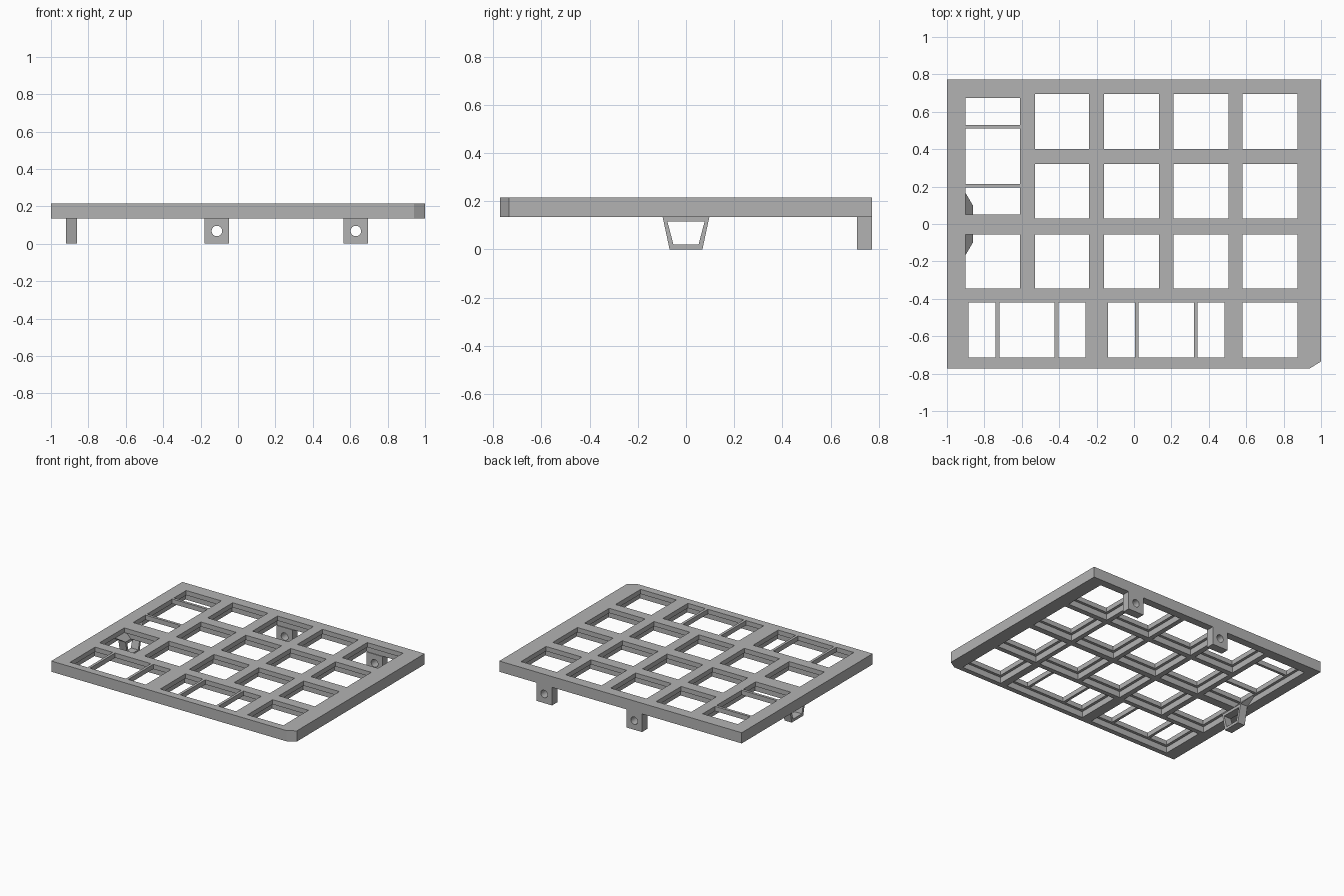
import bpy, bmesh, math
from mathutils import Matrix, Vector

if "Cube" in bpy.data.objects:
    bpy.data.objects.remove(bpy.data.objects["Cube"], do_unlink=True)

grey = bpy.data.materials.new("light grey")
grey.use_nodes = True
COLOUR = (0.45, 0.45, 0.45, 1)
grey.diffuse_color = COLOUR
grey.node_tree.nodes["Principled BSDF"].inputs["Base Color"].default_value = COLOUR

BOTTOM, LEDGE, TOP = 0.135, 0.18, 0.215
POCKET = 0.02      # how far the underside pocket reaches past an opening


def make(name, bm):
    bmesh.ops.recalc_face_normals(bm, faces=bm.faces)
    mesh = bpy.data.meshes.new(name)
    bm.to_mesh(mesh)
    bm.free()
    mesh.materials.append(grey)
    obj = bpy.data.objects.new(name, mesh)
    bpy.context.collection.objects.link(obj)
    return obj


def add_box(bm, x0, x1, y0, y1, z0, z1):
    size = Matrix.Diagonal((x1 - x0, y1 - y0, z1 - z0, 1))
    centre = Matrix.Translation(((x0 + x1) / 2, (y0 + y1) / 2, (z0 + z1) / 2))
    bmesh.ops.create_cube(bm, size=1, matrix=centre @ size)


def add_prism(bm, points, direction):
    face = bm.faces.new([bm.verts.new(p) for p in points])
    ext = bmesh.ops.extrude_face_region(bm, geom=[face], use_keep_orig=True)
    moved = [g for g in ext["geom"] if isinstance(g, bmesh.types.BMVert)]
    bmesh.ops.translate(bm, verts=moved, vec=Vector(direction))


def cut(obj, cutter):
    mod = obj.modifiers.new("cut", 'BOOLEAN')
    mod.operation, mod.solver, mod.object = 'DIFFERENCE', 'EXACT', cutter
    bpy.context.view_layer.update()
    graph = bpy.context.evaluated_depsgraph_get()
    mesh = bpy.data.meshes.new_from_object(obj.evaluated_get(graph))
    obj.modifiers.clear()
    obj.data = mesh
    bpy.data.objects.remove(cutter, do_unlink=True)


# Openings: each group is a list of x spans and y spans sharing one pocket
columns = [(-0.53, -0.24), (-0.16, 0.135), (0.21, 0.505), (0.58, 0.875)]
rows = [(0.40, 0.695), (0.03, 0.32), (-0.345, -0.055)]
front_row = (-0.715, -0.42)
groups = [([c], [r]) for c in columns for r in rows]
groups += [
    ([(-0.90, -0.61)], [rows[2]]),
    ([(-0.90, -0.61)], [(0.05, 0.195), (0.215, 0.51), (0.53, 0.675)]),
    ([(-0.885, -0.74), (-0.72, -0.425), (-0.405, -0.26)], [front_row]),
    ([(-0.14, 0.005), (0.025, 0.32), (0.34, 0.485)], [front_row]),
    ([columns[3]], [front_row]),
]

# Plate with one clipped front corner
bm = bmesh.new()
outline = [(-1, -0.772), (0.94, -0.772), (1, -0.735), (1, 0.772), (-1, 0.772)]
add_prism(bm, [(x, y, BOTTOM) for x, y in outline], (0, 0, TOP - BOTTOM))
plate = make("key_plate", bm)

# Wide pockets underneath, then the openings through the thin top
pockets, openings = bmesh.new(), bmesh.new()
for xs, ys in groups:
    add_box(pockets, xs[0][0] - POCKET, xs[-1][1] + POCKET,
            ys[0][0] - POCKET, ys[-1][1] + POCKET, BOTTOM - 0.05, LEDGE)
    for x0, x1 in xs:
        for y0, y1 in ys:
            add_box(openings, x0, x1, y0, y1, BOTTOM - 0.05, TOP + 0.05)
cut(plate, make("pocket_cutter", pockets))
cut(plate, make("opening_cutter", openings))

# Back mounting tabs with a round screw hole
for name, x in (("right_back_tab", -0.113), ("left_back_tab", 0.63)):
    bm = bmesh.new()
    add_box(bm, x - 0.065, x + 0.065, 0.71, 0.772, 0, BOTTOM)
    tab = make(name, bm)
    bm = bmesh.new()
    place = Matrix.Translation((x, 0.74, 0.068)) @ Matrix.Rotation(math.pi / 2, 4, 'X')
    bmesh.ops.create_cone(bm, cap_ends=True, segments=32, radius1=0.028,
                          radius2=0.028, depth=0.2, matrix=place)
    cut(tab, make("hole_cutter", bm))


# Tapered side loop hanging under the plate
def trapezoid(x, low, high, z0, z1):
    return [(x, -low, z0), (x, low, z0), (x, high, z1), (x, -high, z1)]


bm = bmesh.new()
add_prism(bm, trapezoid(-0.92, 0.068, 0.097, 0, BOTTOM), (0.06, 0, 0))
loop = make("side_loop", bm)
bm = bmesh.new()
add_prism(bm, trapezoid(-1.0, 0.052, 0.077, 0.02, 0.115), (0.2, 0, 0))
cut(loop, make("loop_cutter", bm))

# Sloped gusset joining the loop to the plate
bm = bmesh.new()
for side in (-1, 1):
    for x, y, z in ((-0.86, 0.097, BOTTOM), (-0.92, 0.097, BOTTOM),
                    (-0.90, 0.165, LEDGE), (-0.92, 0.165, LEDGE)):
        bm.verts.new((x, y * side, z))
bmesh.ops.convex_hull(bm, input=bm.verts)
make("loop_gusset", bm)
